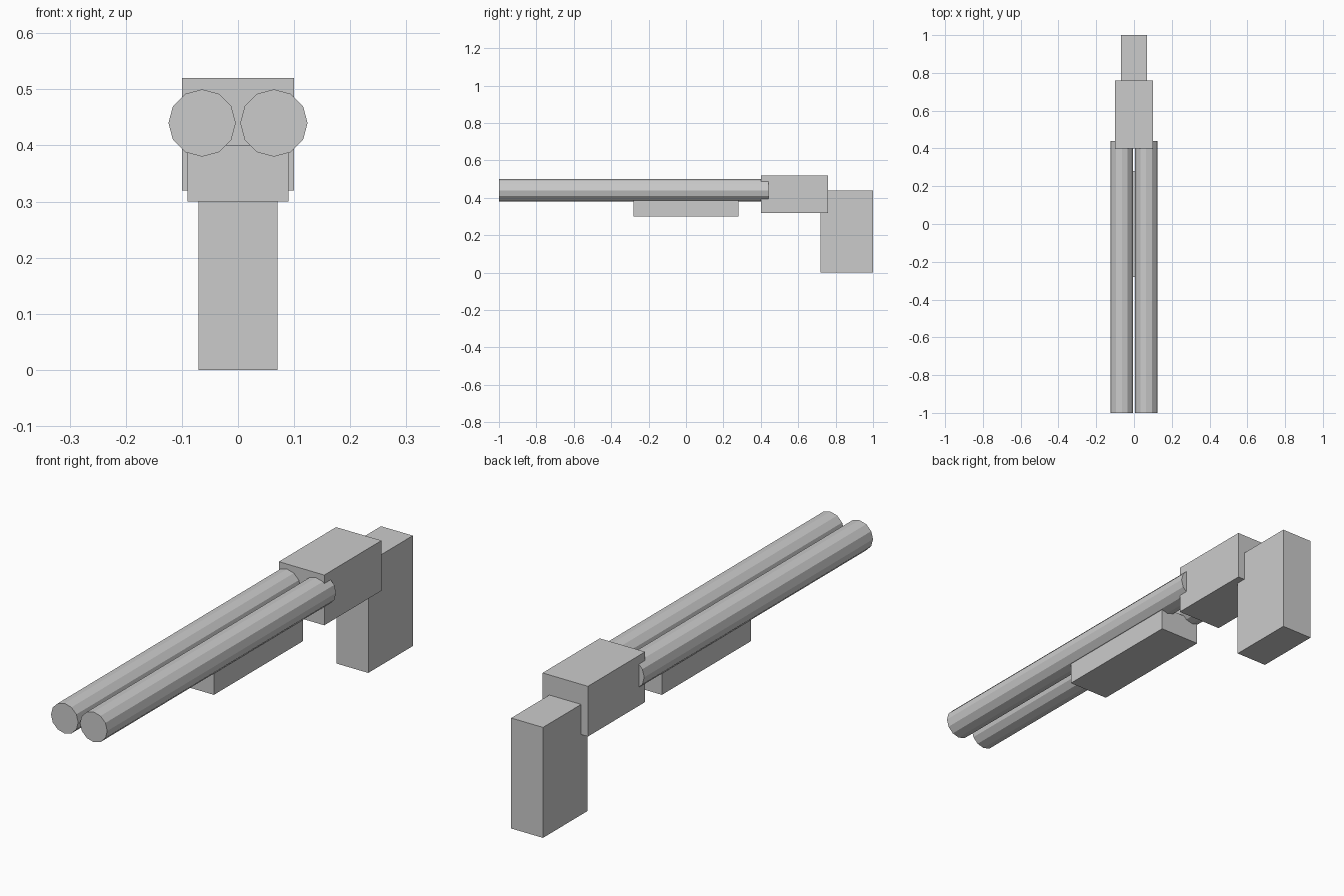
import bpy
import math

if "Cube" in bpy.data.objects:
    bpy.data.objects.remove(bpy.data.objects["Cube"])

grey = bpy.data.materials.new("light_grey")
grey.diffuse_color = (0.6, 0.6, 0.6, 1)
grey.use_nodes = True
grey.node_tree.nodes["Principled BSDF"].inputs["Base Color"].default_value = grey.diffuse_color


def finish(name):
    obj = bpy.context.object
    obj.name = name
    obj.data.materials.append(grey)
    return obj


def box(name, x_half, y0, y1, z0, z1):
    """Box centred on x, spanning the given y and z ranges."""
    bpy.ops.mesh.primitive_cube_add(size=1, location=(0, (y0 + y1) / 2, (z0 + z1) / 2))
    obj = finish(name)
    obj.scale = (2 * x_half, y1 - y0, z1 - z0)
    bpy.ops.object.transform_apply(location=False, rotation=False, scale=True)
    return obj


# Twin twelve-sided tubes, running back into the central block
for side, x in (("left", -0.064), ("right", 0.064)):
    bpy.ops.mesh.primitive_cylinder_add(vertices=12, radius=0.06, depth=1.44,
                                        location=(x, -0.28, 0.44),
                                        rotation=(math.pi / 2, 0, 0))
    finish("tube_" + side)

# Central block, rear upright and block under the tubes
box("central_block", 0.10, 0.40, 0.76, 0.32, 0.52)
box("rear_upright", 0.07, 0.72, 1.00, 0.00, 0.44)
box("lower_grip", 0.09, -0.28, 0.28, 0.30, 0.40)
